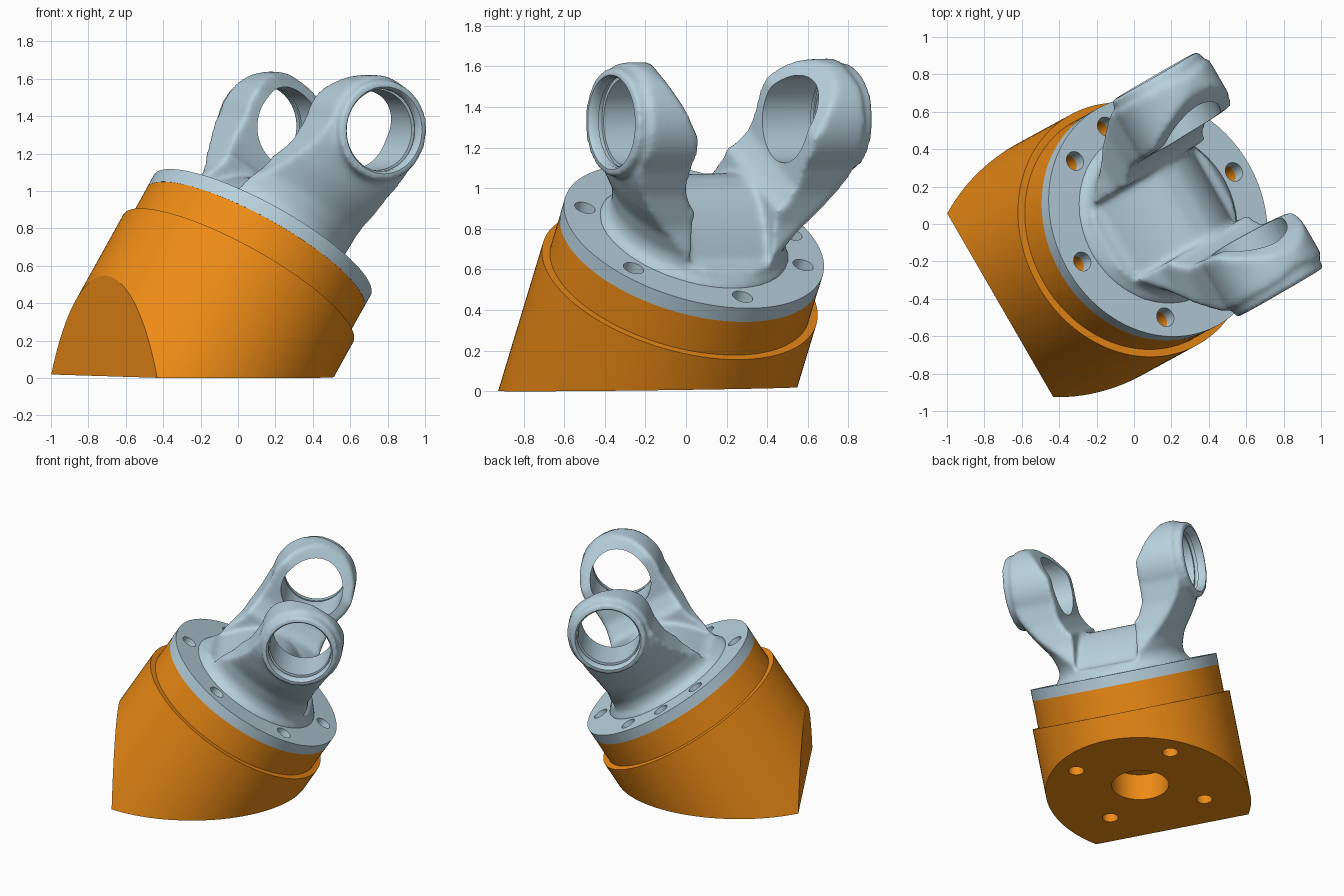
import bpy, bmesh
from math import radians, sin, cos, pi
from mathutils import Matrix

if "Cube" in bpy.data.objects:
    bpy.data.objects.remove(bpy.data.objects["Cube"])

# ROOT: ground frame of the wedge; AXIS: tilted frame with origin on top of the flange
ROOT = (Matrix.Translation((0.008, -0.017, 0.01)) @ Matrix.Rotation(radians(30), 4, 'Z')
        @ Matrix.Rotation(radians(0.9), 4, 'X'))
AXIS = ROOT @ Matrix.Translation((0.133, 0, 0.753)) @ Matrix.Rotation(radians(32.3), 4, 'Y')
EAR = 0.677  # height of the ear bores above the flange


def finish(bm, name, matrix):
    bmesh.ops.remove_doubles(bm, verts=bm.verts, dist=1e-5)
    bmesh.ops.recalc_face_normals(bm, faces=bm.faces)
    if bm.calc_volume(signed=True) < 0:
        bmesh.ops.reverse_faces(bm, faces=bm.faces)
    me = bpy.data.meshes.new(name)
    bm.to_mesh(me)
    bm.free()
    me.transform(matrix)
    ob = bpy.data.objects.new(name, me)
    bpy.context.collection.objects.link(ob)
    return ob


def revolve(name, profile, matrix, steps=96):
    """Spin (radius, height) points around local z."""
    bm = bmesh.new()
    vs = [bm.verts.new((r, 0, h)) for r, h in profile]
    es = [bm.edges.new(p) for p in zip(vs, vs[1:])]
    bmesh.ops.spin(bm, geom=vs + es, cent=(0, 0, 0), axis=(0, 0, 1),
                   angle=2 * pi, steps=steps, use_merge=True)
    return finish(bm, name, matrix)


def rod(name, r, h0, h1, matrix, steps=48):
    return revolve(name, [(0, h0), (r, h0), (r, h1), (0, h1)], matrix, steps)


def prism(name, points, place, half, matrix):
    """Extrude a flat outline by +-half; place maps (u, v, w) to xyz."""
    bm = bmesh.new()
    ends = [[bm.verts.new(place(u, v, w)) for u, v in points] for w in (-half, half)]
    bm.faces.new(ends[0])
    bm.faces.new(ends[1])
    n = len(points)
    for i in range(n):
        j = (i + 1) % n
        bm.faces.new((ends[0][i], ends[0][j], ends[1][j], ends[1][i]))
    return finish(bm, name, matrix)


def apply_mods(ob):
    dg = bpy.context.evaluated_depsgraph_get()
    me = bpy.data.meshes.new_from_object(ob.evaluated_get(dg))
    ob.modifiers.clear()
    ob.data = me


def boolean(ob, others, op='DIFFERENCE', keep=False):
    for o in others:
        md = ob.modifiers.new('bool', 'BOOLEAN')
        md.operation, md.object, md.solver = op, o, 'EXACT'
        apply_mods(ob)
        if not keep:
            bpy.data.objects.remove(o)


def paint(ob, color, angle):
    mat = bpy.data.materials.new(ob.name + '_colour')
    mat.diffuse_color = (*color, 1)
    mat.use_nodes = True
    mat.node_tree.nodes["Principled BSDF"].inputs["Base Color"].default_value = mat.diffuse_color
    ob.data.materials.clear()
    ob.data.materials.append(mat)
    bpy.ops.object.select_all(action='DESELECT')
    ob.select_set(True)
    bpy.context.view_layer.objects.active = ob
    bpy.ops.object.shade_smooth_by_angle(angle=radians(angle))


# Wedge base: stepped tilted cylinder, cut flat below and at the back
base = revolve('wedge_base', [(0, -1.9), (0.703, -1.9), (0.703, -0.274), (0.662, -0.274),
                              (0.662, -0.08), (0, -0.08)], AXIS, 128)
slab = [(-3, -3), (3, -3), (3, 0), (-3, 0)]
side = [(-3, -3), (-0.835, -3), (-0.835, 3), (-3, 3)]
xz = lambda u, v, w: (u, w, v)
boolean(base, [prism('cut', slab, xz, 3, ROOT), prism('cut', side, xz, 3, ROOT)])

# Base bore and four fixing holes
cuts = [rod('cut', 0.2, -0.1, 0.2, ROOT @ Matrix.Translation((-0.177, 0, 0)))]
for sx in (-1, 1):
    for sy in (-1, 1):
        cuts.append(rod('cut', 0.055, -0.1, 0.2, ROOT @ Matrix.Translation(
            (-0.177 + sx * 0.35, sy * 0.35, 0)), 32))
boolean(base, cuts)

# Flange disc, bolt holes go through it into the base
flange = rod('flange', 0.663, -0.08, 0, AXIS, 128)
for deg in (0, 60, 90, 120, 180, 240, 300):
    a = radians(deg)
    c = rod('cut', 0.052, -0.24, 0.1,
            AXIS @ Matrix.Translation((0.557 * cos(a), 0.557 * sin(a), 0)), 32)
    boolean(flange, [c], keep=True)
    boolean(base, [c])

# Yoke: U profile x side profile x flared hub, blended like a casting
half = [(0.19, 0.31), (0.26, 0.35), (0.31, 0.45), (0.315, 0.6), (0.325, 0.74), (0.41, 0.88),
        (0.48, 0.96), (0.57, 0.98), (0.605, 0.94), (0.615, 0.40), (0.58, 0.29), (0.50, 0.18),
        (0.45, 0.11), (0.44, 0.05), (0.49, 0.0), (0.49, -0.05)]
u_shape = half + [(-a, d) for a, d in reversed(half)]
yoke = prism('yoke', u_shape, lambda u, v, w: (w, u, v), 0.6, AXIS)
edge = [(0.49, -0.05), (0.49, 0.0), (0.43, 0.05), (0.37, 0.12), (0.31, 0.25), (0.28, 0.42)]
arc = [(0.295 * cos(radians(t)), EAR + 0.295 * sin(radians(t))) for t in range(-20, 201, 10)]
outline = edge + arc + [(-m, d) for m, d in reversed(edge)]
side_form = prism('cut', outline, xz, 1.0, AXIS)
hub_form = revolve('cut', [(0, -0.06), (0.485, -0.06), (0.485, 0.0), (0.445, 0.04), (0.44, 0.10),
                           (0.475, 0.2), (0.56, 0.32), (0.63, 0.44), (0.70, 0.6), (0.85, 0.75),
                           (0.85, 1.1), (0, 1.1)], AXIS)
boolean(yoke, [side_form, hub_form], 'INTERSECT')

# Domed saddle between the arms
dome = [(m / 20, 0.315 - 2.0 * (m / 20) ** 2) for m in range(-7, 8)]
dome = [(-0.6, 0.5), (-0.6, 0.06)] + dome + [(0.6, 0.06), (0.6, 0.5)]
boolean(yoke, [prism('cut', dome, xz, 0.23, AXIS)])

# Bearing rings on the outside of both ears
ears = [AXIS @ Matrix.Translation((0, 0, EAR)) @ Matrix.Rotation(s * pi / 2, 4, 'X')
        for s in (-1, 1)]
boolean(yoke, [rod('ring', 0.27, 0.5, 0.67, e) for e in ears], 'UNION')
rm = yoke.modifiers.new('blend', 'REMESH')
rm.mode, rm.voxel_size = 'VOXEL', 0.014
sm = yoke.modifiers.new('soften', 'SMOOTH')
sm.factor, sm.iterations = 0.5, 18
apply_mods(yoke)

# Ear bores with a retaining groove
boolean(yoke, [revolve('cut', [(0, 0.15), (0.215, 0.15), (0.215, 0.59), (0.232, 0.59),
                               (0.232, 0.615), (0.22, 0.615), (0.22, 0.65), (0.24, 0.68),
                               (0.24, 0.9), (0, 0.9)], e) for e in ears])

paint(base, (0.85, 0.26, 0.008), 30)
paint(flange, (0.48, 0.64, 0.73), 30)
paint(yoke, (0.48, 0.64, 0.73), 40)
